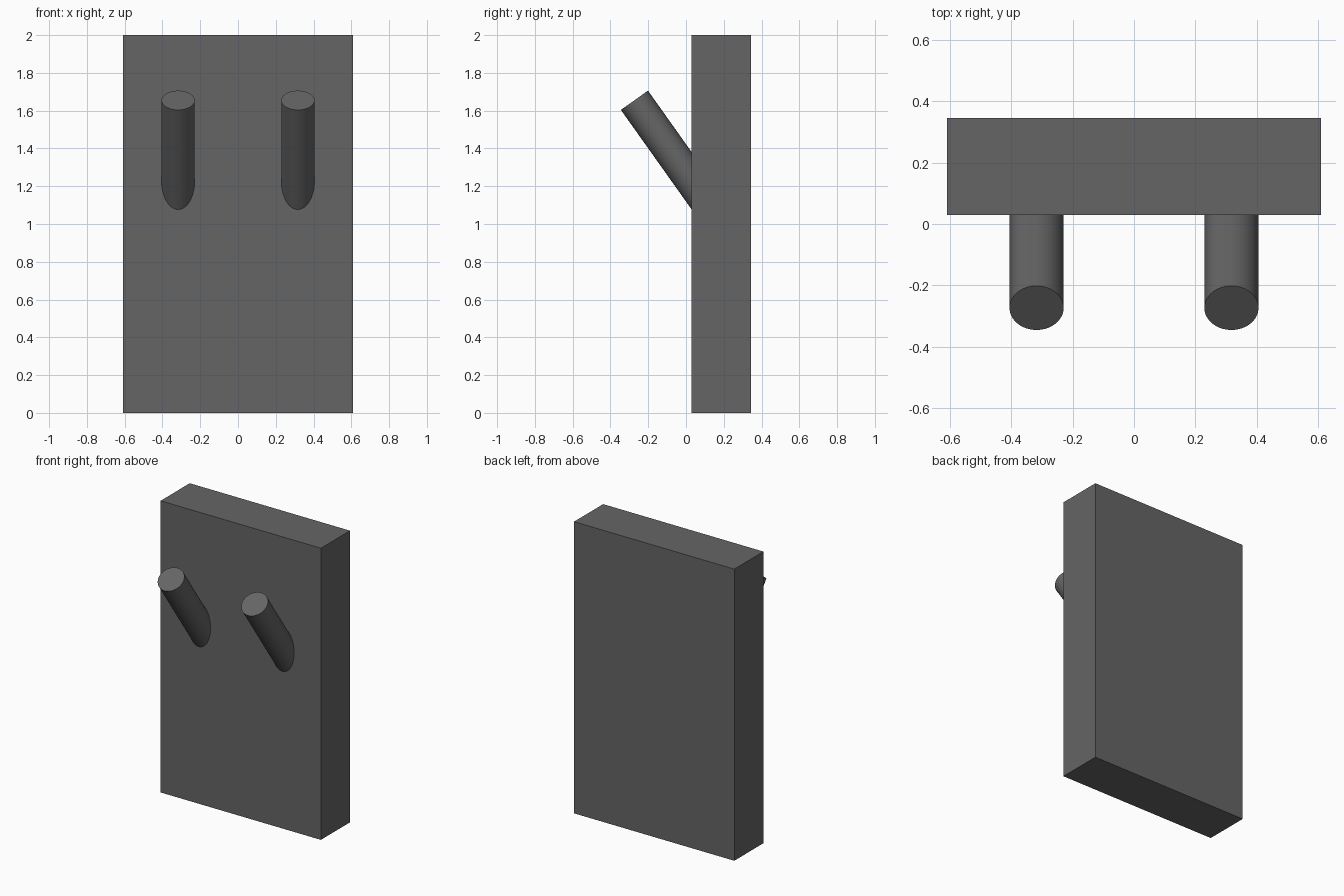
import bpy
import math
from mathutils import Vector, Matrix

if "Cube" in bpy.data.objects:
    bpy.data.objects.remove(bpy.data.objects["Cube"])

grey = bpy.data.materials.new("dark grey")
grey.diffuse_color = (0.13, 0.13, 0.13, 1)
grey.use_nodes = True
grey.node_tree.nodes["Principled BSDF"].inputs["Base Color"].default_value = grey.diffuse_color

# Back panel
bpy.ops.mesh.primitive_cube_add(size=1, location=(0, 0.1875, 1))
panel = bpy.context.object
panel.name = "back_panel"
panel.data.transform(Matrix.Diagonal((1.216, 0.315, 2.0, 1)))
panel.data.materials.append(grey)

# Two slanted pegs, rising forward out of the panel
TILT = math.radians(35.4)
RADIUS, LENGTH = 0.088, 0.68
tip = Vector((0, -0.273, 1.655))
axis = Vector((0, -math.sin(TILT), math.cos(TILT)))
for side, name in ((-1, "left_peg"), (1, "right_peg")):
    centre = tip - axis * LENGTH / 2 + Vector((side * 0.317, 0, 0))
    bpy.ops.mesh.primitive_cylinder_add(vertices=64, radius=RADIUS, depth=LENGTH,
                                        location=centre, rotation=(TILT, 0, 0))
    peg = bpy.context.object
    peg.name = name
    peg.data.materials.append(grey)
    bpy.ops.object.shade_smooth_by_angle(angle=math.radians(30))
